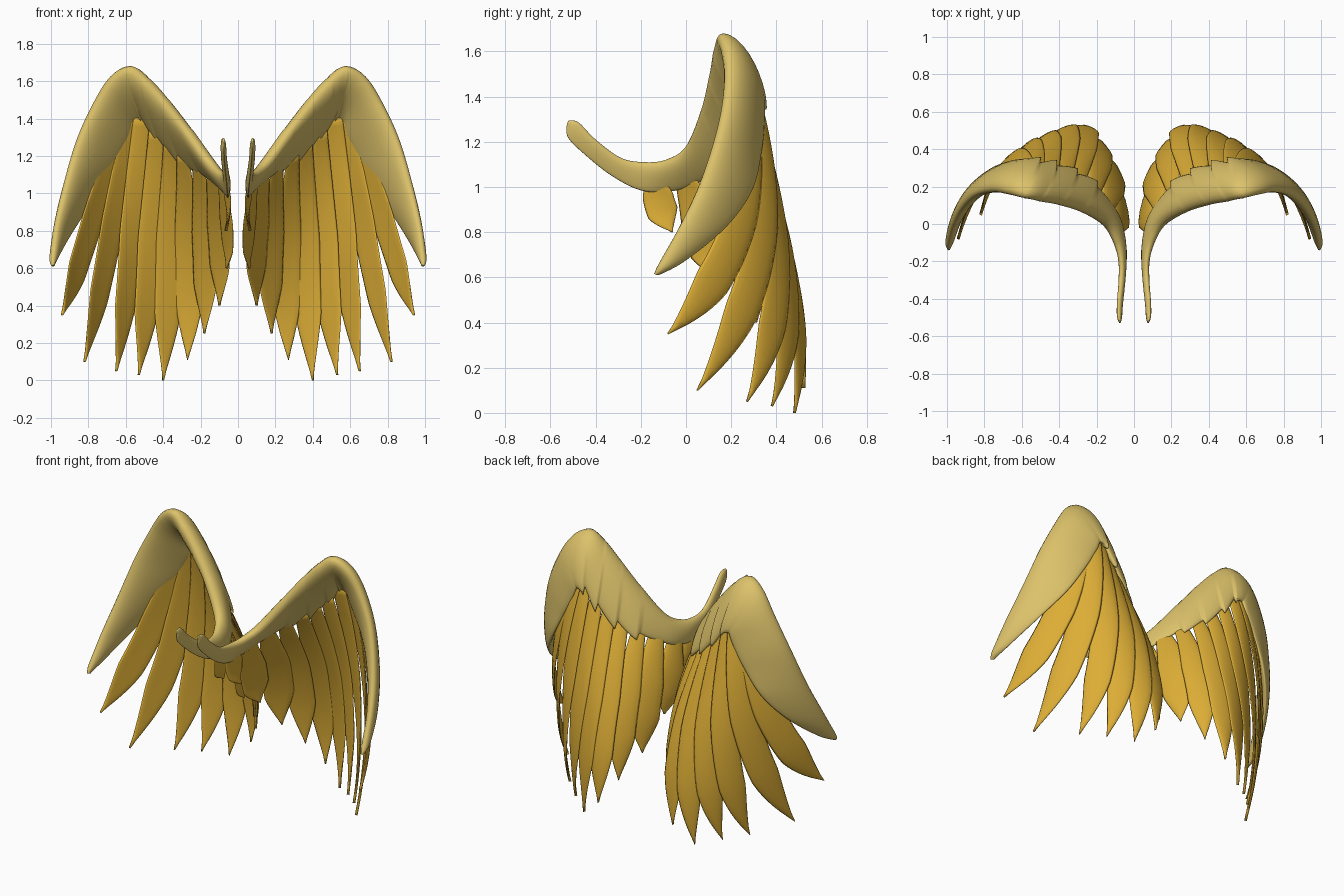
import bpy, bmesh, math
from mathutils import Vector

if "Cube" in bpy.data.objects:
    bpy.data.objects.remove(bpy.data.objects["Cube"])


def material(name, rgb):
    m = bpy.data.materials.new(name)
    m.diffuse_color = (*rgb, 1)
    m.use_nodes = True
    m.node_tree.nodes["Principled BSDF"].inputs["Base Color"].default_value = m.diffuse_color
    return m


ARM = material("pale gold", (0.72, 0.54, 0.145))
FEATHER = material("deep gold", (0.72, 0.42, 0.037))


def catmull(rows, u):
    """Smoothly interpolate equal-length rows of numbers at parameter u."""
    i = min(int(u), len(rows) - 2)
    t = u - i
    p1, p2 = rows[i], rows[i + 1]
    p0 = rows[i - 1] if i else p1
    p3 = rows[i + 2] if i + 2 < len(rows) else p2
    return [0.5 * (2 * b + (c - a) * t + (2 * a - 5 * b + 4 * c - d) * t * t
                   + (3 * b - a - 3 * c + d) * t ** 3)
            for a, b, c, d in zip(p0, p1, p2, p3)]


def loft(name, sections, mat, sides, camber, taper):
    """Skin flattened sections (leading point, trailing point, thickness), mirrored in x."""
    bm = bmesh.new()
    rings = []
    mids = [(a + b) / 2 for a, b, _ in sections]
    for k, (a, b, thick) in enumerate(sections):
        tangent = mids[min(k + 1, len(mids) - 1)] - mids[max(k - 1, 0)]
        w = b - a
        n = tangent.cross(w).normalized()
        ring = []
        for j in range(sides):
            ang = 2 * math.pi * j / sides
            s = 0.5 - 0.5 * math.cos(ang)
            off = thick / 2 * math.sin(ang) * (1 - taper * s) + camber * w.length * 4 * s * (1 - s)
            ring.append(bm.verts.new(a + w * s + n * off))
        rings.append(ring)
    for r, q in zip(rings, rings[1:]):
        for j in range(sides):
            k = (j + 1) % sides
            bm.faces.new((r[j], r[k], q[k], q[j]))
    bm.faces.new(rings[0])
    bm.faces.new(rings[-1])
    bmesh.ops.recalc_face_normals(bm, faces=bm.faces)
    me = bpy.data.meshes.new(name)
    bm.to_mesh(me)
    bm.free()
    me.materials.append(mat)
    for p in me.polygons:
        p.use_smooth = True
    ob = bpy.data.objects.new(name, me)
    bpy.context.collection.objects.link(ob)
    ob.modifiers.new("mirror", 'MIRROR').use_mirror_merge = False
    return ob


# wing arm: leading edge xyz, trailing edge xyz, thickness
arm_rows = [
    (.078, -.520, 1.295, .075, -.53, 1.265, .015),
    (.082, -.475, 1.285, .075, -.52, 1.215, .035),
    (.080, -.40, 1.21, .070, -.45, 1.145, .04),
    (.070, -.29, 1.13, .060, -.33, 1.05, .045),
    (.070, -.19, 1.11, .055, -.20, .985, .055),
    (.100, -.09, 1.12, .055, -.07, .98, .075),
    (.160, .00, 1.18, .090, .06, 1.02, .09),
    (.280, .07, 1.35, .200, .20, 1.11, .11),
    (.400, .11, 1.51, .320, .27, 1.20, .13),
    (.500, .13, 1.62, .430, .31, 1.30, .14),
    (.585, .15, 1.675, .510, .325, 1.39, .14),
    (.680, .17, 1.62, .550, .345, 1.37, .13),
    (.770, .18, 1.48, .580, .345, 1.30, .12),
    (.860, .15, 1.28, .650, .335, 1.17, .11),
    (.930, .07, 1.03, .755, .295, .99, .10),
    (.975, -.03, .82, .865, .18, .825, .08),
    (.993, -.12, .66, .955, .00, .675, .06),
    (.993, -.14, .615, .983, -.12, .61, .02)]
sections = []
for k in range((len(arm_rows) - 1) * 12 + 1):
    u = k / 12
    v = catmull(arm_rows, u)
    a, b = Vector(v[:3]), Vector(v[3:6])
    if 7 < u < 11:  # ragged covert edge
        b += (b - a) * 0.17 * (1 - u % 1)
    sections.append((a, b, v[6]))
loft("wing_arm", sections, ARM, 24, 0.025, 0.55)

# long feathers: root, middle, tip, half width
feather_rows = [
    (.63, .295, 1.36, .80, .215, .78, .94, -.08, .35, .092),
    (.57, .305, 1.42, .69, .325, .72, .82, .05, .10, .090),
    (.515, .295, 1.43, .575, .41, .66, .65, .27, .05, .082),
    (.44, .280, 1.35, .47, .455, .62, .53, .38, .03, .078),
    (.365, .255, 1.28, .365, .475, .62, .40, .48, .00, .076),
    (.296, .225, 1.21, .265, .455, .65, .27, .52, .11, .076),
    (.212, .175, 1.146, .18, .37, .70, .18, .44, .25, .080),
    (.14, .10, 1.09, .105, .25, .75, .10, .31, .40, .095),
    (.085, -.01, 1.05, .06, .08, .80, .06, .14, .60, .095),
    (.070, -.12, 1.05, .055, -.12, .94, .065, -.06, .80, .070)]


def quill(i, t):
    """Point on the centre line of feather i."""
    r = feather_rows[i]
    c = (2 * (t - .5) * (t - 1), 4 * t * (1 - t), 2 * t * (t - .5))
    return sum((Vector(r[3 * m:3 * m + 3]) * c[m] for m in range(3)), Vector())


for i, row in enumerate(feather_rows):
    sections = []
    for k in range(25):
        t = k / 24
        c = quill(i, t)
        along = (quill(i, min(t + .02, 1)) - quill(i, max(t - .02, 0))).normalized()
        across = quill(min(i + 1, 9), t) - quill(max(i - 1, 0), t)
        across = (across - along * across.dot(along)).normalized()
        across = (across + along.cross(across) * 0.15).normalized()
        half = row[9] * (0.5 + 0.5 * min(t / 0.4, 1))
        if t > 0.7:
            half *= max(1 - ((t - .7) / .3) ** 1.3, 0.03)
        sections.append((c - across * half, c + across * half, 0.016))
    loft(f"feather_{i + 1}", sections, FEATHER, 12, 0.04, 0)
